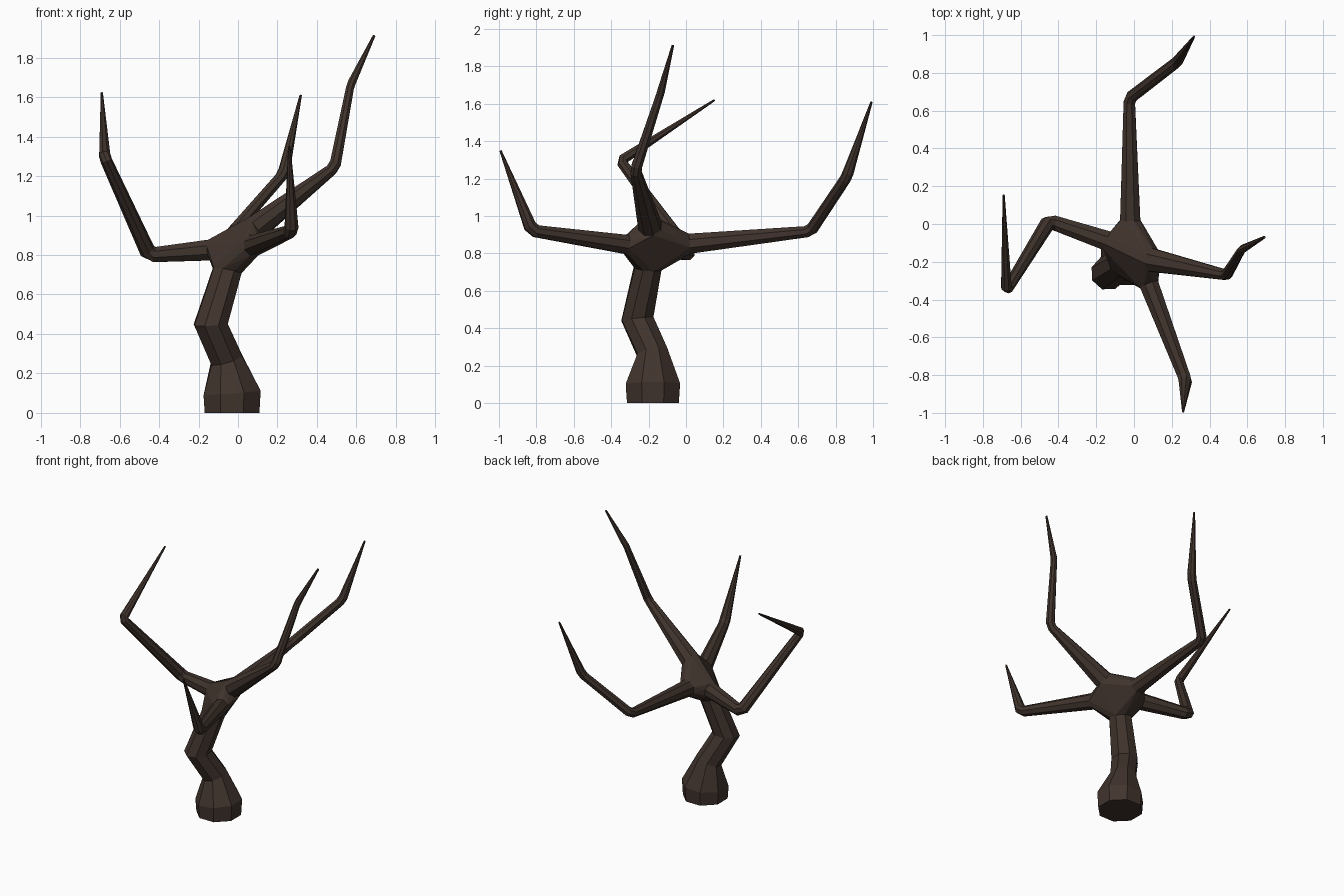
import bpy
import bmesh
import math
from mathutils import Vector

old = bpy.data.objects.get("Cube")
if old:
    bpy.data.objects.remove(old, do_unlink=True)

SIDES = 8

bark = bpy.data.materials.new("dark_brown_bark")
bark.use_nodes = True
colour = (0.052, 0.034, 0.026, 1)
bark.diffuse_color = colour
bark.node_tree.nodes["Principled BSDF"].inputs["Base Color"].default_value = colour


def ring(bm, centre, tangent, radius):
    """Octagon of vertices square to the tangent."""
    up = Vector((0, 1, 0)) if abs(tangent.z) > 0.75 else Vector((0, 0, 1))
    return ring_with(bm, centre, tangent, radius, up)


def ring_with(bm, centre, tangent, radius, guide):
    u = (guide - tangent * guide.dot(tangent)).normalized()
    v = tangent.cross(u)
    verts = []
    for i in range(SIDES):
        a = 2 * math.pi * (i + 0.5) / SIDES
        verts.append(bm.verts.new(centre + radius * (u * math.cos(a) + v * math.sin(a))))
    return verts, u


def tube(bm, path, bevel, first_dir=None, last_dir=None):
    """Tapered tube along (x, y, z, radius) points; bevel rounds the elbows."""
    pts = [Vector(p[:3]) for p in path]
    dirs = [(b - a).normalized() for a, b in zip(pts, pts[1:])]
    stations = [(pts[0], first_dir or dirs[0], path[0][3])]
    for i in range(1, len(pts) - 1):
        a, b, r = dirs[i - 1], dirs[i], path[i][3]
        if bevel:
            stations.append((pts[i] - a * r * 0.7, (a * 3 + b).normalized(), r))
            stations.append((pts[i] + b * r * 0.7, (a + b * 3).normalized(), r))
        else:
            stations.append((pts[i], (a + b).normalized(), r))
    stations.append((pts[-1], last_dir or dirs[-1], path[-1][3]))

    t = stations[0][1]
    guide = Vector((0, 1, 0)) if abs(t.z) > 0.75 else Vector((0, 0, 1))
    rings = []
    for centre, tangent, r in stations:
        verts, guide = ring_with(bm, centre, tangent, r, guide)
        rings.append(verts)
    for lo, hi in zip(rings, rings[1:]):
        for i in range(SIDES):
            j = (i + 1) % SIDES
            bm.faces.new((lo[i], lo[j], hi[j], hi[i]))
    return rings


bm = bmesh.new()

# Crooked trunk with a flared foot
UP = Vector((0, 0, 1))
trunk = tube(bm, [(-0.03, -0.177, 0, 0.15), (-0.03, -0.177, 0.1, 0.157),
                  (-0.058, -0.18, 0.27, 0.088), (-0.138, -0.26, 0.45, 0.092),
                  (-0.055, -0.205, 0.72, 0.078)], False, UP, Vector((0.2, 0.1, 1)).normalized())
bm.faces.new(list(reversed(trunk[0])))

# Four bent branches, each starting at the crown
branches = [
    [(-0.14, -0.09, 0.825, 0.057), (-0.45, 0.015, 0.80, 0.042),
     (-0.675, -0.35, 1.295, 0.03), (-0.69, 0.153, 1.62, 0.006)],
    [(-0.02, 0.02, 0.852, 0.058), (-0.025, 0.665, 0.918, 0.033),
     (0.23, 0.86, 1.21, 0.03), (0.318, 0.992, 1.61, 0.006)],
    [(0.08, -0.32, 0.848, 0.055), (0.272, -0.825, 0.922, 0.036),
     (0.26, -0.992, 1.35, 0.006)],
    [(0.1, -0.192, 0.945, 0.066), (0.49, -0.27, 1.245, 0.031),
     (0.57, -0.135, 1.66, 0.022), (0.69, -0.07, 1.912, 0.007)],
]
sockets = [trunk[-1]]
for path in branches:
    rings = tube(bm, path, True)
    bm.faces.new(rings[-1])
    sockets.append(rings[0])

# Crown: a hull that joins the trunk and branch openings
hull_verts = [v for s in sockets for v in s]
before = set(bm.faces)
bmesh.ops.convex_hull(bm, input=hull_verts, use_existing_faces=False)
socket_sets = [set(s) for s in sockets]
inner = [f for f in bm.faces if f not in before
         and any(set(f.verts) <= s for s in socket_sets)]
bmesh.ops.delete(bm, geom=inner, context='FACES_ONLY')
bmesh.ops.recalc_face_normals(bm, faces=bm.faces[:])

mesh = bpy.data.meshes.new("bare_tree")
bm.to_mesh(mesh)
bm.free()
mesh.materials.append(bark)
tree = bpy.data.objects.new("bare_tree", mesh)
bpy.context.collection.objects.link(tree)
